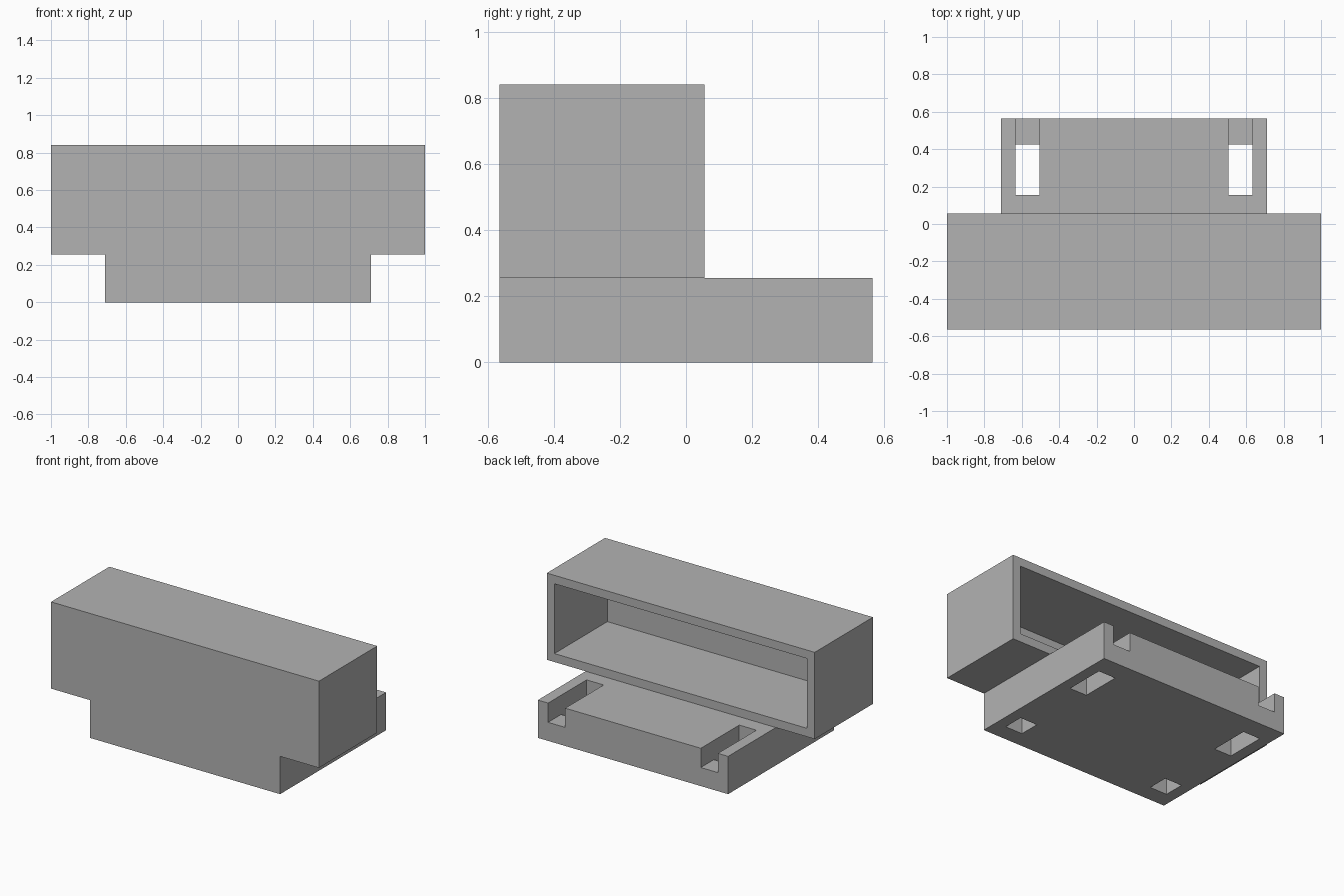
import bpy

if "Cube" in bpy.data.objects:
    bpy.data.objects.remove(bpy.data.objects["Cube"], do_unlink=True)

# Single plain grey
grey = bpy.data.materials.new("light_grey")
grey.use_nodes = True
colour = (0.45, 0.45, 0.45, 1)
grey.diffuse_color = colour
grey.node_tree.nodes["Principled BSDF"].inputs["Base Color"].default_value = colour


def box(name, x, y, z):
    """Box spanning the given (min, max) ranges."""
    bpy.ops.mesh.primitive_cube_add(size=1)
    ob = bpy.context.object
    ob.name = name
    ob.location = [(r[0] + r[1]) / 2 for r in (x, y, z)]
    ob.scale = [r[1] - r[0] for r in (x, y, z)]
    bpy.ops.object.transform_apply(location=True, rotation=False, scale=True)
    ob.data.materials.append(grey)
    return ob


def combine(target, tool, operation):
    """Apply a boolean and discard the tool."""
    tool.hide_render = True
    mod = target.modifiers.new(operation.lower(), "BOOLEAN")
    mod.operation = operation
    mod.solver = "EXACT"
    mod.object = tool
    bpy.context.view_layer.objects.active = target
    bpy.ops.object.modifier_apply(modifier=mod.name)
    bpy.data.objects.remove(tool, do_unlink=True)


front, back, seam, top = -0.565, 0.565, 0.255, 0.84
housing_back, wall, over = 0.056, 0.057, 0.1

# Wide housing on top of the narrower mounting base
body = box("housing_and_base", (-1, 1), (front, housing_back), (seam, top))
combine(body, box("base", (-0.71, 0.71), (front, back), (0, seam)), "UNION")

# Housing hollowed out from the back
combine(body, box("cavity", (wall - 1, 1 - wall), (front + wall, housing_back + over),
                  (seam + wall, top - wall)), "DIFFERENCE")

# Strap slots on both sides
for side in (-1, 1):
    x = sorted((side * 0.506, side * 0.634))
    # channel open to the back, then its through hole, then the front pocket
    combine(body, box("rear_channel", x, (0.155, back + over), (0.125, seam + 0.03)), "DIFFERENCE")
    combine(body, box("rear_hole", x, (0.155, 0.426), (-over, 0.2)), "DIFFERENCE")
    combine(body, box("front_pocket", x, (-0.45, -0.31), (-over, seam)), "DIFFERENCE")
